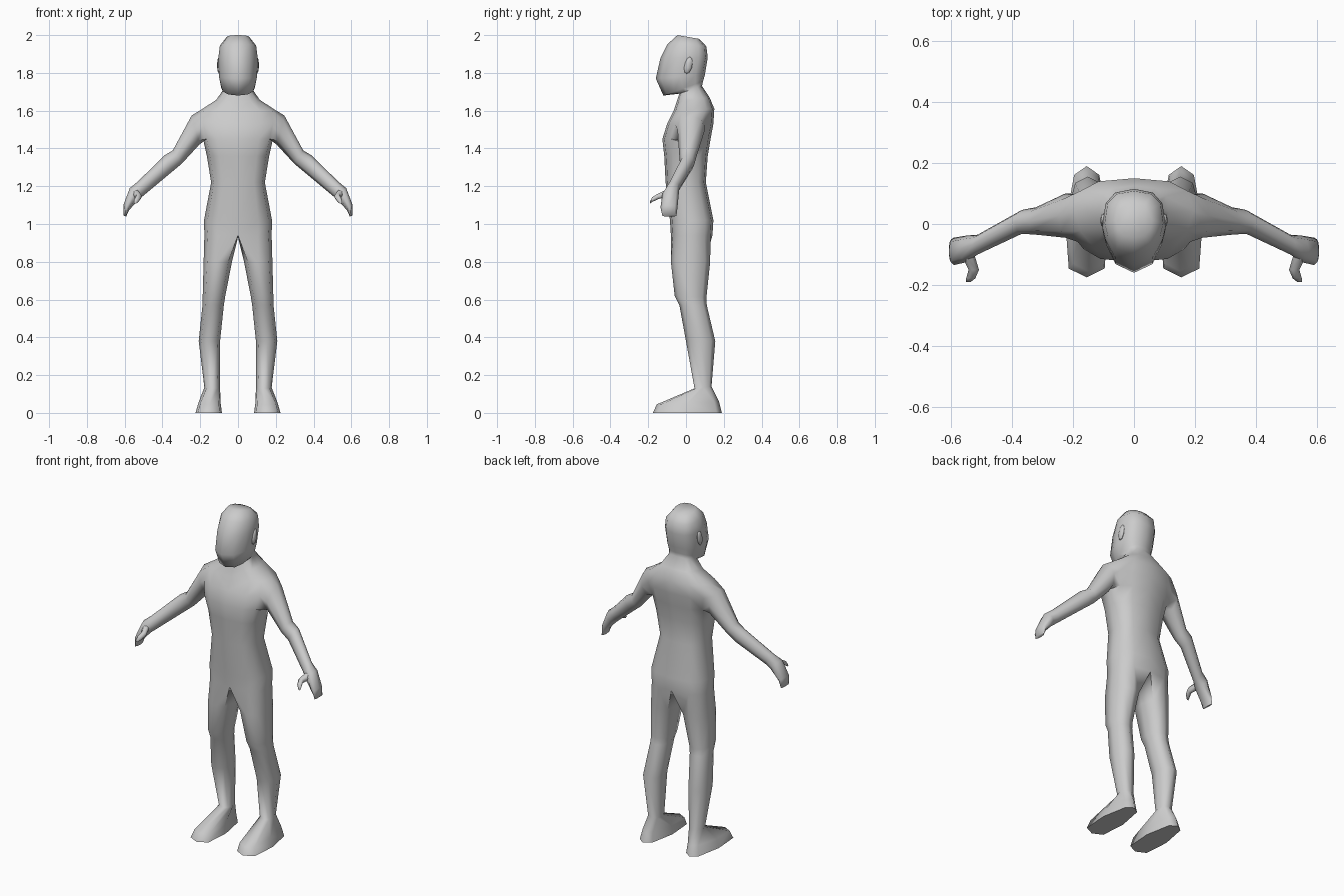
import bpy, bmesh
from math import sin, cos, pi, radians
from mathutils import Vector

if "Cube" in bpy.data.objects:
    bpy.data.objects.remove(bpy.data.objects["Cube"])

clay = bpy.data.materials.new("light_grey")
clay.use_nodes = True
grey = (0.6, 0.6, 0.6, 1)
clay.diffuse_color = grey
clay.node_tree.nodes["Principled BSDF"].inputs["Base Color"].default_value = grey


def power(v, e):
    return (abs(v) ** e) * (1 if v > 0 else -1)


def finish(bm, name, angle):
    """Turn a half model into a mirrored, smooth shaded object."""
    bmesh.ops.recalc_face_normals(bm, faces=bm.faces)
    mesh = bpy.data.meshes.new(name)
    bm.to_mesh(mesh)
    bm.free()
    obj = bpy.data.objects.new(name, mesh)
    bpy.context.collection.objects.link(obj)
    mesh.materials.append(clay)
    bpy.ops.object.select_all(action='DESELECT')
    obj.select_set(True)
    bpy.context.view_layer.objects.active = obj
    bpy.ops.object.shade_smooth_by_angle(angle=radians(angle))
    mirror = obj.modifiers.new("mirror", 'MIRROR')
    mirror.use_clip = True
    return obj


def half_ring(bm, w, yf, yb, zf, zb, front):
    """Seven points from the front centre round the left side to the back centre."""
    ring = []
    for i in range(7):
        a = pi * i / 6
        x = 0 if i in (0, 6) else w * sin(a) ** 0.75
        t = -power(cos(a), front if i < 3 else 0.7) if i != 3 else 0
        y = (yf + yb) / 2 + t * (yb - yf) / 2
        z = (zf + zb) / 2 + t * (zb - zf) / 2
        ring.append(bm.verts.new((x, y, z)))
    return ring


def leg_ring(bm, xi, xo, yf, yb, zf, zb, e=1.0, heel=1.0):
    ring = []
    for k in range(8):
        a = (k - 1) * pi / 4
        s, c = power(round(sin(a), 6), e), power(round(cos(a), 6), e)
        if c < -0.1:
            s *= heel
        ring.append(bm.verts.new(((xi + xo) / 2 + s * (xo - xi) / 2,
                                  (yf + yb) / 2 - c * (yb - yf) / 2,
                                  (zf + zb) / 2 - c * (zb - zf) / 2)))
    return ring


def arm_ring(bm, xt, zt, xb, zb, yf, yb):
    """Ring through a top point and a bottom point of the arm outline."""
    ring = []
    for k in range(8):
        a = (k - 1) * pi / 4
        u, v = -cos(a), sin(a)
        ring.append(bm.verts.new(((xt + xb) / 2 + u * (xt - xb) / 2,
                                  (yf + yb) / 2 + v * (yb - yf) / 2,
                                  (zt + zb) / 2 + u * (zt - zb) / 2)))
    return ring


def tube(bm, rings):
    """Bridge closed rings and cap the last one."""
    for a, b in zip(rings, rings[1:]):
        n = len(a)
        for k in range(n):
            j = (k + 1) % n
            bm.faces.new((a[k], a[j], b[j], b[k]))
    bm.faces.new(rings[-1])


# torso, neck and head: half width, front y, back y, front z, back z, front shape
TRUNK = [
    (0.178, -0.08, 0.14, 0.94, 0.94, 0.7),
    (0.18, -0.085, 0.145, 1.02, 1.02, 0.7),
    (0.142, -0.108, 0.105, 1.22, 1.22, 0.7),
    (0.165, -0.115, 0.115, 1.36, 1.36, 0.7),
    (0.185, -0.125, 0.13, 1.45, 1.45, 0.6),
    (0.205, -0.1, 0.145, 1.53, 1.53, 0.6),
    (0.195, -0.065, 0.15, 1.6, 1.61, 0.7),
    (0.115, -0.05, 0.125, 1.645, 1.67, 0.8),
    (0.078, -0.035, 0.085, 1.69, 1.73, 0.8),
    (0.088, -0.12, 0.09, 1.68, 1.755, 1.2),
    (0.101, -0.16, 0.1, 1.77, 1.79, 1.7),
    (0.104, -0.135, 0.115, 1.88, 1.88, 1.6),
    (0.096, -0.1, 0.108, 1.95, 1.94, 1.3),
    (0.06, -0.045, 0.07, 2.0, 1.98, 1.0),
]
bm = bmesh.new()
trunk = [half_ring(bm, *r) for r in TRUNK]
for level, (a, b) in enumerate(zip(trunk, trunk[1:])):
    for i in range(6):
        if level in (4, 5) and i in (2, 3):
            continue                      # open arm hole
        bm.faces.new((a[i], a[i + 1], b[i + 1], b[i]))
bm.faces.new(trunk[-1])

# arm and hand, grown out of the arm hole
low, mid, top = trunk[4:7]
bm.verts.remove(mid[3])
hole = [low[2], low[3], low[4], mid[4], top[4], top[3], top[2], mid[2]]
ARM = [
    (0.245, 1.575, 0.205, 1.42, -0.045, 0.1),
    (0.345, 1.39, 0.297, 1.32, -0.035, 0.055),
    (0.39, 1.363, 0.345, 1.28, -0.032, 0.046),
    (0.53, 1.225, 0.495, 1.155, -0.1, -0.035),
    (0.573, 1.19, 0.525, 1.13, -0.125, -0.038),
    (0.607, 1.1, 0.575, 1.075, -0.135, -0.045),
    (0.607, 1.045, 0.592, 1.04, -0.125, -0.05),
]
tube(bm, [hole] + [arm_ring(bm, *r) for r in ARM])

# leg and foot, grown out of the hip
crotch = bm.verts.new((0, 0.03, 0.93))
LEG = [
    (0.032, 0.182, -0.08, 0.128, 0.8, 0.8, 0.85),
    (0.068, 0.187, -0.06, 0.108, 0.62, 0.61, 0.85),
    (0.075, 0.188, -0.035, 0.11, 0.57, 0.57, 0.85),
    (0.095, 0.208, 0.0, 0.155, 0.38, 0.38, 0.9),
    (0.095, 0.178, 0.045, 0.135, 0.13, 0.14, 0.9),
    (0.092, 0.21, -0.155, 0.175, 0.045, 0.06, 0.5, 0.7),
    (0.085, 0.225, -0.175, 0.19, 0.0, 0.0, 0.5, 0.7),
]
tube(bm, [trunk[0] + [crotch]] + [leg_ring(bm, *r) for r in LEG])
finish(bm, "body", 75)

# thumbs
bm = bmesh.new()
THUMB = [(0.545, -0.1, 1.165, 0.022), (0.525, -0.15, 1.145, 0.017),
         (0.535, -0.178, 1.13, 0.015), (0.543, -0.19, 1.115, 0.008)]
rings = []
for x, y, z, r in THUMB:
    rings.append([bm.verts.new((x + r * cos(k * pi / 3), y, z + r * sin(k * pi / 3)))
                  for k in range(6)])
tube(bm, rings)
finish(bm, "thumbs", 75)

# ears
bm = bmesh.new()
bmesh.ops.create_uvsphere(bm, u_segments=8, v_segments=5, radius=1)
for v in bm.verts:
    v.co = Vector((0.1 + 0.011 * v.co.x, 0.012 + 0.022 * v.co.y + 0.008 * v.co.z,
                   1.84 + 0.045 * v.co.z))
finish(bm, "ears", 75)
